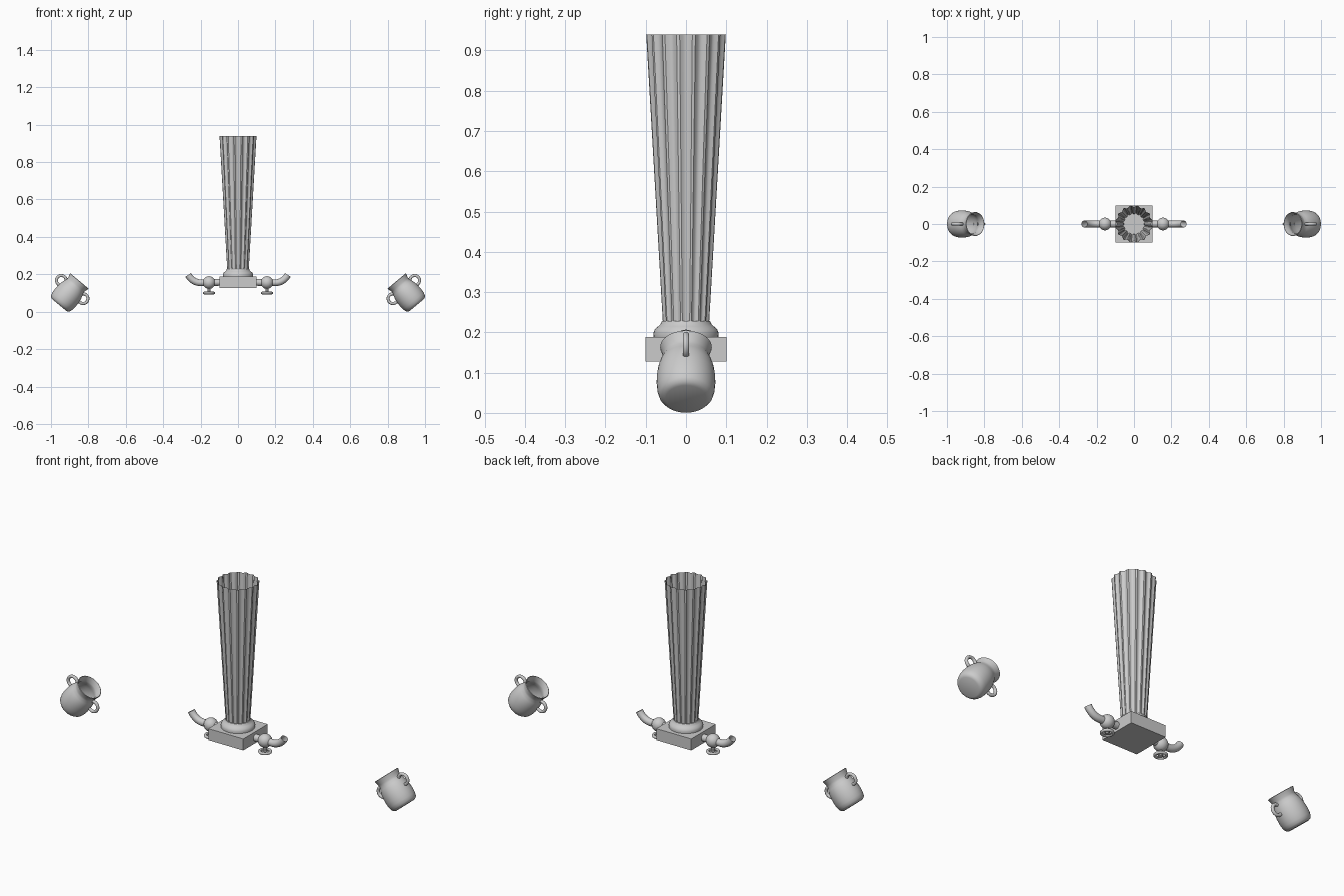
import bpy, bmesh, math
from math import sin, cos, pi, radians
from mathutils import Vector, Matrix

if "Cube" in bpy.data.objects:
    bpy.data.objects.remove(bpy.data.objects["Cube"])

stone = bpy.data.materials.new("light grey stone")
stone.use_nodes = True
GREY = (0.6, 0.6, 0.6, 1)
stone.diffuse_color = GREY
stone.node_tree.nodes["Principled BSDF"].inputs["Base Color"].default_value = GREY


def finish(bm, name, matrix=Matrix(), smooth=True, fix=True):
    bmesh.ops.transform(bm, matrix=matrix, verts=bm.verts)
    if fix:
        bmesh.ops.recalc_face_normals(bm, faces=bm.faces)
    mesh = bpy.data.meshes.new(name)
    bm.to_mesh(mesh)
    bm.free()
    mesh.materials.append(stone)
    ob = bpy.data.objects.new(name, mesh)
    bpy.context.collection.objects.link(ob)
    if smooth:
        bpy.ops.object.select_all(action='DESELECT')
        ob.select_set(True)
        bpy.context.view_layer.objects.active = ob
        bpy.ops.object.shade_smooth_by_angle(angle=radians(35))
    return ob


def skin(bm, rings):
    for a, b in zip(rings, rings[1:]):
        n = len(a)
        for i in range(n):
            j = (i + 1) % n
            bm.faces.new((a[i], a[j], b[j], b[i]))


def lathe(name, profile, matrix=Matrix(), n=40):
    """Turn a (radius, height) profile about z."""
    bm = bmesh.new()
    rings = [[bm.verts.new((r * cos(2 * pi * i / n), r * sin(2 * pi * i / n), z))
              for i in range(n)] for r, z in profile]
    skin(bm, rings)
    bmesh.ops.remove_doubles(bm, verts=bm.verts, dist=1e-5)
    return finish(bm, name, matrix)


def tube(name, path, radius, matrix=Matrix(), n=16):
    """Sweep an open round tube along (x, z) points."""
    pts = [Vector((x, 0, z)) for x, z in path]
    bm = bmesh.new()
    rings = []
    for i, p in enumerate(pts):
        t = (pts[min(i + 1, len(pts) - 1)] - pts[max(i - 1, 0)]).normalized()
        side = Vector((-t.z, 0, t.x))
        rings.append([bm.verts.new(p + radius * (side * cos(2 * pi * k / n)
                      + Vector((0, sin(2 * pi * k / n), 0)))) for k in range(n)])
    skin(bm, rings)
    return finish(bm, name, matrix)


def box(name, centre, size):
    bm = bmesh.new()
    bmesh.ops.create_cube(bm, size=1)
    return finish(bm, name, Matrix.Translation(centre) @ Matrix.Diagonal((*size, 1)), False)


# Square plinth and round base moulding
box("plinth", (0, 0, 0.158), (0.2, 0.2, 0.06))
lathe("base_moulding", [(0.08, 0.187), (0.081, 0.198), (0.077, 0.208), (0.069, 0.215),
                        (0.063, 0.221), (0.06, 0.228), (0, 0.228)])

# Hollow tapered shaft with concave flutes
FLUTES, STEPS = 16, 10
bm = bmesh.new()
rings = []
for z, radius in ((0.222, 0.058), (0.94, 0.1)):
    ring = []
    for f in range(FLUTES):
        for s in range(STEPS):
            a = 2 * pi * (f + 0.5 + s / STEPS) / FLUTES
            u = max(0, min(1, (s - 1) / (STEPS - 2)))
            r = radius * (1 - 0.08 * sin(pi * u))
            ring.append(bm.verts.new((r * cos(a), r * sin(a), z)))
    rings.append(ring)
skin(bm, rings)
finish(bm, "fluted_shaft")

# Jar outline: outside from the foot to the lip, then down the inside
JAR = [(0, 0), (0.05, 0), (0.06, 0.004), (0.067, 0.013), (0.071, 0.028), (0.073, 0.05),
       (0.072, 0.075), (0.069, 0.098), (0.063, 0.118), (0.057, 0.132), (0.057, 0.142),
       (0.061, 0.156), (0.064, 0.166), (0.061, 0.168), (0.057, 0.158), (0.052, 0.142),
       (0.052, 0.132), (0.058, 0.116), (0.064, 0.095), (0.066, 0.06), (0.06, 0.018),
       (0.048, 0.01), (0, 0.01)]

for side, label in ((1, "left"), (-1, "right")):
    flip = Matrix.Diagonal((side, 1, 1, 1))

    # Tap: spout pipe, ball joint, stem and hand wheel
    path = [(0.095, 0.157), (0.15, 0.156), (0.2, 0.155)]
    for i in range(1, 9):
        a = radians(56) * i / 8
        path.append((0.2 + 0.08 * sin(a), 0.155 + 0.095 * (1 - cos(a))))
    tube(label + "_spout", path, 0.018, flip)
    bm = bmesh.new()
    bmesh.ops.create_uvsphere(bm, u_segments=24, v_segments=16, radius=0.034)
    finish(bm, label + "_ball_joint", flip @ Matrix.Translation((0.155, 0, 0.156)))
    at_valve = flip @ Matrix.Translation((0.155, 0, 0))
    lathe(label + "_valve_stem", [(0, 0.094), (0.01, 0.094), (0.01, 0.108), (0.007, 0.112),
                                  (0.007, 0.122), (0.013, 0.13)], at_valve, 16)
    wheel = [(0.026 + 0.007 * cos(2 * pi * k / 12), 0.1 + 0.007 * sin(2 * pi * k / 12))
             for k in range(13)]
    lathe(label + "_hand_wheel", wheel, at_valve, 28)
    for k, size in enumerate(((0.05, 0.008, 0.006), (0.008, 0.05, 0.006))):
        box(f"{label}_wheel_spoke_{k + 1}", (side * 0.155, 0, 0.1), size)

    # Two-handled jar leaning towards the column
    lean = flip @ Matrix.Translation((0.956, 0, 0.036)) @ Matrix.Rotation(radians(-40), 4, 'Y')
    lathe(label + "_jar", JAR, lean)
    for k in (1, -1):
        arc = [(k * (0.076 + 0.026 * cos(radians(d))), 0.108 + 0.026 * sin(radians(d)))
               for d in range(-115, 146, 13)]
        tube(f"{label}_jar_{'outer' if k > 0 else 'inner'}_handle", arc, 0.008, lean, 12)
